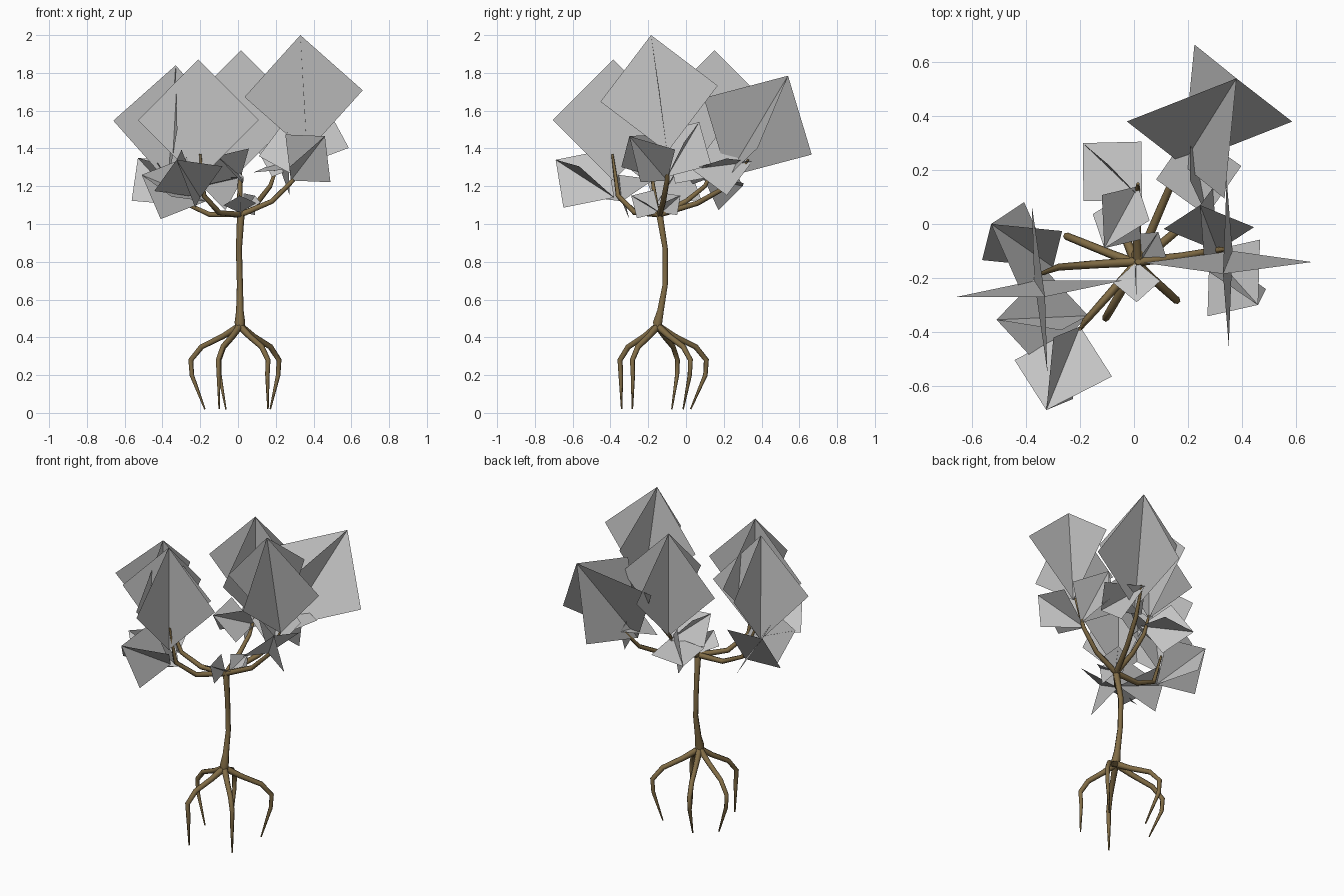
import bpy
from math import cos, sin, radians
from mathutils import Vector

default_cube = bpy.data.objects.get("Cube")
if default_cube:
    bpy.data.objects.remove(default_cube, do_unlink=True)


def make_material(name, colour):
    material = bpy.data.materials.new(name)
    material.use_nodes = True
    material.diffuse_color = colour
    material.node_tree.nodes["Principled BSDF"].inputs["Base Color"].default_value = colour
    return material


bark = make_material("brown bark", (0.22, 0.15, 0.06, 1))
foliage = make_material("grey foliage", (0.55, 0.55, 0.55, 1))


def make_limb(name, points, radii):
    """Tapered six-sided tube through the given points."""
    curve = bpy.data.curves.new(name, "CURVE")
    curve.dimensions = "3D"
    curve.bevel_depth = 1.0
    curve.bevel_resolution = 1
    curve.use_fill_caps = True
    spline = curve.splines.new("POLY")
    spline.points.add(len(points) - 1)
    for spline_point, position, radius in zip(spline.points, points, radii):
        spline_point.co = (*position, 1)
        spline_point.radius = radius
    spline.use_smooth = True
    curve.materials.append(bark)
    limb = bpy.data.objects.new(name, curve)
    bpy.context.collection.objects.link(limb)
    return limb


def make_leaf_cross(name, tip, base, side):
    """Two square cards crossing at right angles on the diagonal from base to tip."""
    tip, base, side = Vector(tip), Vector(base), Vector(side)
    centre = (tip + base) / 2
    half = tip - centre
    across = side - centre
    across -= across.project(half)
    across = across.normalized() * half.length
    other = half.cross(across).normalized() * half.length
    corners, faces = [], []
    for arm in (across, other):
        first = len(corners)
        corners += [tip, centre + arm, base, centre - arm]
        faces.append(range(first, first + 4))
    mesh = bpy.data.meshes.new(name)
    mesh.from_pydata(corners, [], [list(face) for face in faces])
    mesh.materials.append(foliage)
    bpy.context.collection.objects.link(bpy.data.objects.new(name, mesh))


# Trunk, flared where the roots meet it
crown = (0.015, -0.14, 1.05)
make_limb("trunk",
          [(0.01, -0.15, 0.44), (0.01, -0.15, 0.48), (0.01, -0.135, 0.54),
           (0.01, -0.11, 0.68), (0.005, -0.11, 0.87), crown, (0.015, -0.14, 1.07)],
          [0.024, 0.028, 0.02, 0.016, 0.016, 0.02, 0.012])

# Stilt roots: direction, reach at the knee, reach at the tip
roots = {
    "left_back_root": (40, 0.27, 0.21),
    "right_back_root": (113, 0.28, 0.19),
    "right_root": (158, 0.28, 0.20),
    "right_front_root": (240, 0.23, 0.22),
    "left_front_root": (318, 0.20, 0.20),
}
for name, (angle, knee, end) in roots.items():
    profile = [(0.0, 0.46), (knee * 0.35, 0.405), (knee * 0.78, 0.35),
               (knee, 0.28), (knee * 0.98, 0.2), (end, 0.02)]
    path = [(0.01 + r * cos(radians(angle)), -0.15 + r * sin(radians(angle)), z)
            for r, z in profile]
    make_limb(name, path, [0.02, 0.016, 0.015, 0.014, 0.012, 0.004])

# Branches curving out and up from the crown
branches = {
    "left_branch": [(0.18, -0.12, 1.12), (0.29, -0.1, 1.23), (0.36, -0.09, 1.39)],
    "left_back_branch": [(0.1, 0.06, 1.11), (0.17, 0.22, 1.2), (0.22, 0.33, 1.34)],
    "back_branch": [(0.01, 0.0, 1.12), (0.01, 0.1, 1.2), (0.015, 0.15, 1.3)],
    "right_branch": [(-0.15, -0.15, 1.05), (-0.28, -0.16, 1.11), (-0.36, -0.19, 1.32)],
    "right_front_branch": [(-0.1, -0.27, 1.06), (-0.18, -0.36, 1.15), (-0.2, -0.39, 1.37)],
}
for name, points in branches.items():
    make_limb(name, [crown] + points, [0.017, 0.015, 0.013, 0.006])

# Large leaf crosses at the branch ends: tip, base, a side corner
large_leaves = [
    ((0.33, -0.185, 2.0), (0.365, -0.1, 1.38), (0.66, -0.14, 1.7)),
    ((-0.21, -0.385, 1.87), (-0.21, -0.385, 1.23), (0.11, -0.385, 1.55)),
    ((-0.33, -0.27, 1.84), (-0.37, -0.21, 1.22), (-0.66, -0.27, 1.54)),
    ((0.015, 0.15, 1.92), (0.015, 0.15, 1.28), (0.33, 0.15, 1.6)),
    ((0.38, 0.54, 1.785), (0.18, 0.22, 1.25), (0.58, 0.39, 1.425)),
]
# Small leaf crosses around the branches
small_leaves = [
    ((0.46, -0.3, 1.465), (0.28, -0.1, 1.23), (0.475, -0.055, 1.4)),
    ((0.27, 0.03, 1.29), (0.21, 0.35, 1.33), (0.21, 0.15, 1.465)),
    ((0.245, 0.07, 1.54), (0.31, -0.1, 1.25), (0.455, -0.03, 1.4)),
    ((-0.325, -0.69, 1.34), (-0.2, -0.38, 1.14), (-0.455, -0.475, 1.15)),
    ((-0.51, -0.355, 1.26), (-0.17, -0.34, 1.12), (-0.415, -0.29, 0.985)),
    ((-0.53, 0.0, 1.35), (-0.3, -0.16, 1.1), (-0.27, -0.03, 1.32)),
    ((-0.19, 0.3, 1.2), (0.03, 0.09, 1.25), (0.055, 0.3, 1.22)),
    ((-0.11, -0.09, 1.36), (0.015, 0.14, 1.25), (0.12, 0.045, 1.42)),
    ((0.01, -0.29, 1.15), (0.01, -0.14, 1.06), (0.095, -0.21, 1.11)),
    ((0.09, -0.03, 1.15), (0.03, -0.13, 1.06), (0.125, -0.08, 1.14)),
]
for group, leaves in (("large_leaf", large_leaves), ("small_leaf", small_leaves)):
    for number, (tip, base, side) in enumerate(leaves, start=1):
        make_leaf_cross(f"{group}_{number}", tip, base, side)
